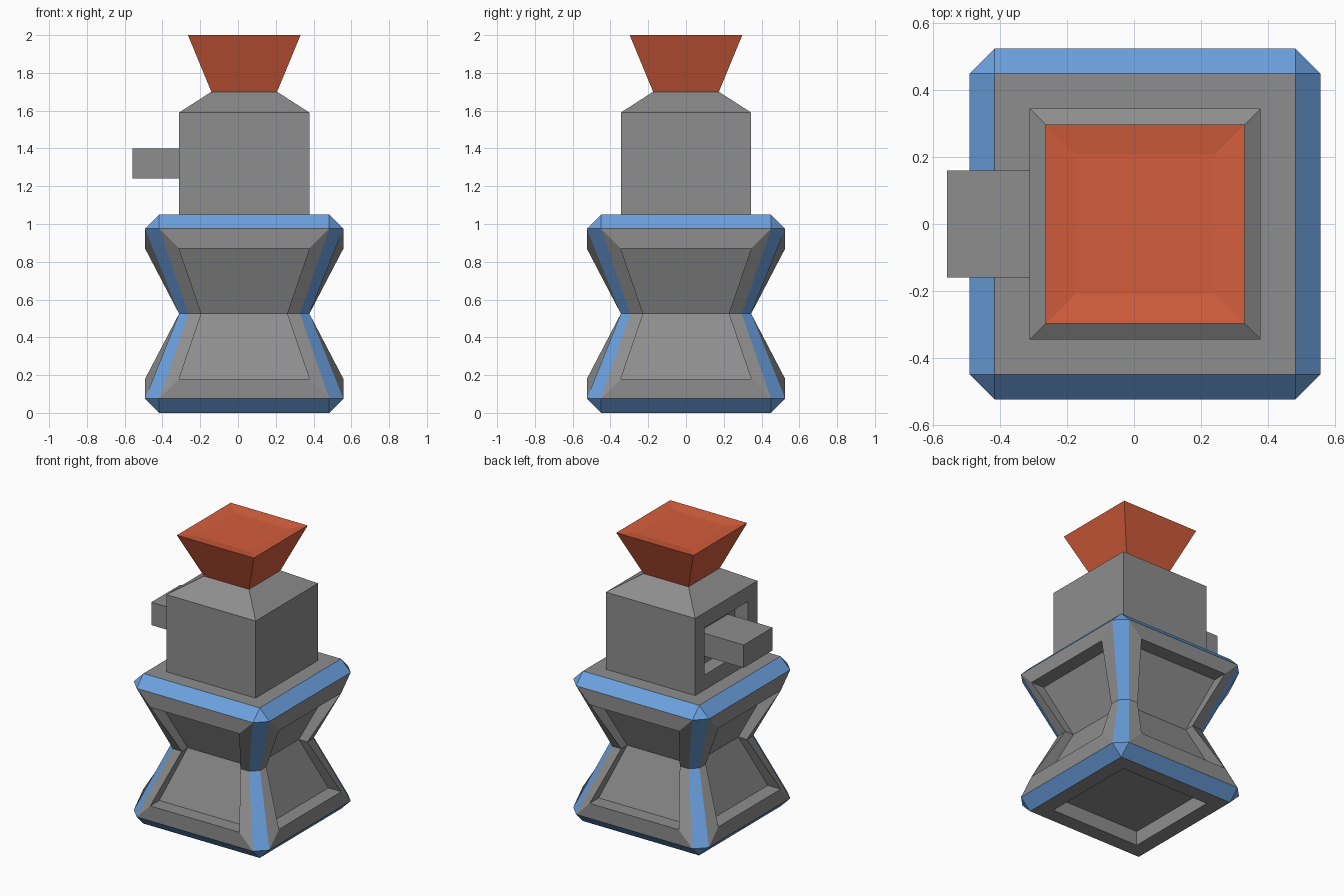
import bpy, bmesh
from mathutils import Vector

if "Cube" in bpy.data.objects:
    bpy.data.objects.remove(bpy.data.objects["Cube"])

CX = 0.033  # body axis, offset so the side handle is included in the centring


def material(name, rgb):
    m = bpy.data.materials.new(name)
    m.diffuse_color = (*rgb, 1.0)
    m.use_nodes = True
    m.node_tree.nodes["Principled BSDF"].inputs["Base Color"].default_value = m.diffuse_color
    return m


GREY = material("grey", (0.27, 0.27, 0.27))
BLUE = material("blue", (0.15, 0.36, 0.75))
RED = material("red", (0.65, 0.11, 0.045))


def finish(bm, name, mats):
    bmesh.ops.recalc_face_normals(bm, faces=bm.faces)
    mesh = bpy.data.meshes.new(name)
    bm.to_mesh(mesh)
    bm.free()
    for m in mats:
        mesh.materials.append(m)
    ob = bpy.data.objects.new(name, mesh)
    bpy.context.collection.objects.link(ob)
    return ob


def push(bm, face, vec):
    """Extrude one face along vec and return the new cap."""
    cap = bmesh.ops.extrude_discrete_faces(bm, faces=[face])["faces"][0]
    bmesh.ops.translate(bm, verts=cap.verts[:], vec=vec)
    return cap


def stack(rings):
    """Square rings (half width, z) joined from bottom to top and capped."""
    bm = bmesh.new()
    loops = [[bm.verts.new((CX + sx * h, sy * h, z))
              for sx, sy in ((-1, -1), (1, -1), (1, 1), (-1, 1))] for h, z in rings]
    for a, b in zip(loops, loops[1:]):
        for i in range(4):
            j = (i + 1) % 4
            bm.faces.new((a[i], a[j], b[j], b[i]))
    bm.faces.new(loops[0][::-1])
    bm.faces.new(loops[-1])
    bm.normal_update()
    return bm


# Pinched base: chamfered cube with recessed panels and a narrow waist
bm = bmesh.new()
bmesh.ops.create_cube(bm, size=1.05)
bmesh.ops.bevel(bm, geom=bm.edges[:], offset=0.075, offset_type='OFFSET',
                segments=1, profile=0.5, affect='EDGES')
bm.normal_update()
panels = []
for f in bm.faces:
    if max(abs(c) for c in f.normal) < 0.9:
        f.material_index = 1          # chamfers are blue
    elif f.normal.z < 0.5:
        panels.append(f)              # all but the top are recessed
bmesh.ops.inset_individual(bm, faces=panels, thickness=0.105, use_even_offset=True)
for f in panels:
    push(bm, f, f.normal * -0.1)
cut = bmesh.ops.bisect_plane(bm, geom=bm.verts[:] + bm.edges[:] + bm.faces[:],
                             plane_co=(0, 0, 0), plane_no=(0, 0, 1))["geom_cut"]
waist = [g for g in cut if isinstance(g, bmesh.types.BMVert)]
bmesh.ops.scale(bm, verts=waist, vec=(0.657, 0.657, 1))
bmesh.ops.translate(bm, verts=bm.verts[:], vec=(CX, 0, 0.525))
finish(bm, "pinched_base", [GREY, BLUE])

# Upper block with sloped shoulders and a recessed socket on the left
bm = stack([(0.345, 1.05), (0.345, 1.59), (0.174, 1.70)])
side = next(f for f in bm.faces if f.normal.x < -0.99)
bmesh.ops.inset_individual(bm, faces=[side], thickness=0.105, use_even_offset=True)
push(bm, side, Vector((0.1, 0, 0)))
finish(bm, "upper_block", [GREY])

# Handle sticking out of the socket
bm = bmesh.new()
bmesh.ops.create_cube(bm, size=1)
bmesh.ops.scale(bm, verts=bm.verts[:], vec=(0.347, 0.32, 0.16))
bmesh.ops.translate(bm, verts=bm.verts[:], vec=(-0.3855, 0, 1.32))
finish(bm, "handle", [GREY])

# Flared hopper with a slightly dished top
bm = stack([(0.174, 1.70), (0.298, 2.0), (0.21, 1.987)])
finish(bm, "hopper", [RED])
